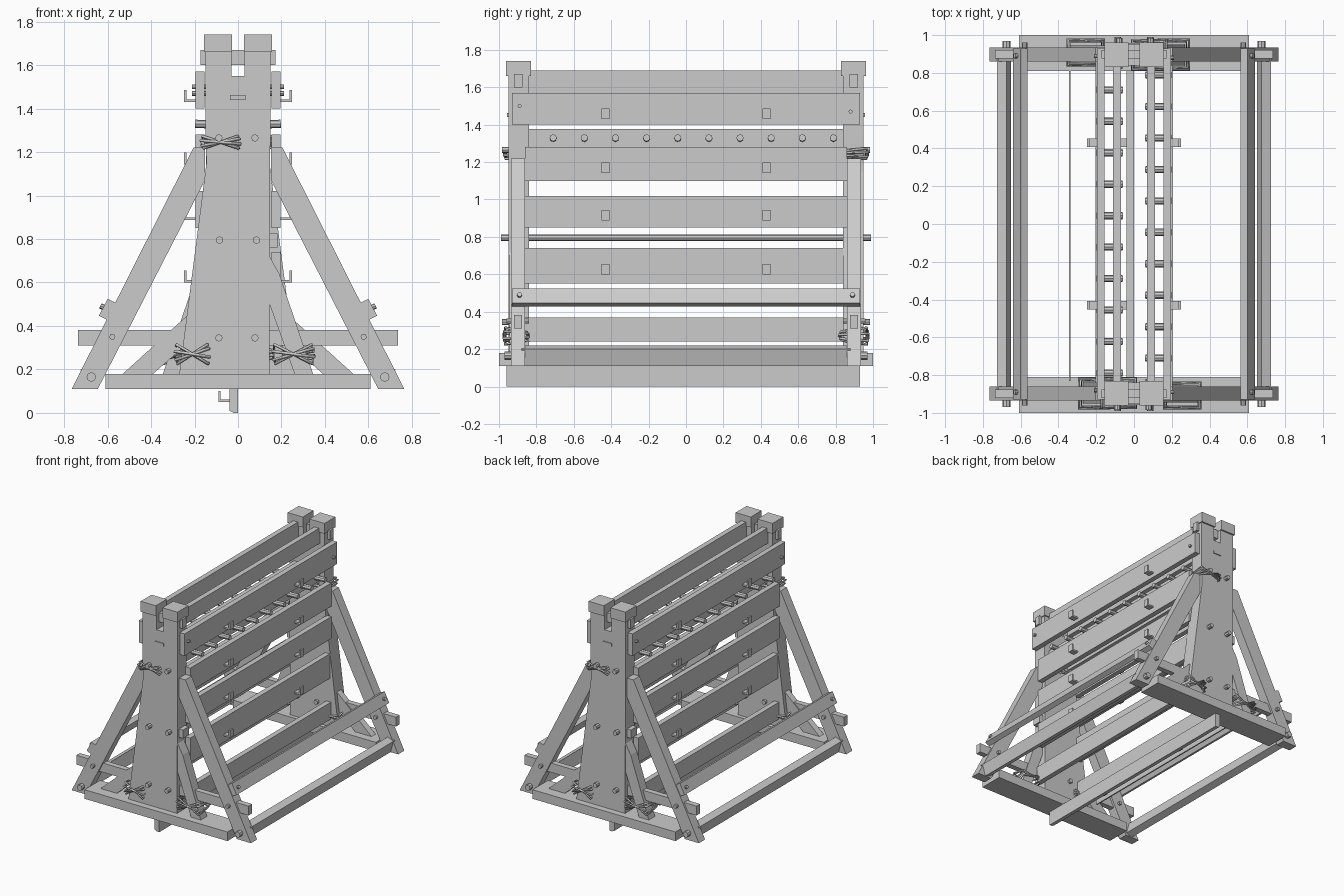
import bpy, bmesh, math
from mathutils import Vector

if "Cube" in bpy.data.objects:
    bpy.data.objects.remove(bpy.data.objects["Cube"])


def finish(obj, twin):
    """Link the object and, if wanted, its half-turn twin on the opposite side."""
    bpy.context.collection.objects.link(obj)
    if twin:
        other = obj.copy()
        other.name = obj.name + "_opposite"
        other.rotation_euler.z = math.pi
        bpy.context.collection.objects.link(other)


def prism(name, pts, y0, y1, twin=True):
    """Extrude an x-z profile along y."""
    bm = bmesh.new()
    face = bm.faces.new([bm.verts.new((x, y0, z)) for x, z in pts])
    new = bmesh.ops.extrude_face_region(bm, geom=[face])["geom"]
    for v in new:
        if isinstance(v, bmesh.types.BMVert):
            v.co.y = y1
    bmesh.ops.recalc_face_normals(bm, faces=bm.faces)
    mesh = bpy.data.meshes.new(name)
    bm.to_mesh(mesh)
    bm.free()
    finish(bpy.data.objects.new(name, mesh), twin)


def box(name, x0, x1, y0, y1, z0, z1, twin=True):
    prism(name, [(x0, z0), (x1, z0), (x1, z1), (x0, z1)], y0, y1, twin)


def peg(name, a, b, r=0.017, twin=True):
    """Eight-sided rod from a to b."""
    a, b = Vector(a), Vector(b)
    bm = bmesh.new()
    bmesh.ops.create_cone(bm, cap_ends=True, segments=8, radius1=r, radius2=r,
                          depth=(b - a).length)
    bm.transform((b - a).to_track_quat('Z', 'Y').to_matrix().to_4x4())
    bmesh.ops.translate(bm, verts=bm.verts, vec=(a + b) / 2)
    mesh = bpy.data.meshes.new(name)
    bm.to_mesh(mesh)
    bm.free()
    finish(bpy.data.objects.new(name, mesh), twin)


def rope(name, x0, x1, y0, y1, z, rise):
    """Lashing: tilted rectangular turns around a timber."""
    curve = bpy.data.curves.new(name, 'CURVE')
    curve.dimensions = '3D'
    curve.bevel_depth = 0.007
    curve.bevel_resolution = 0
    for k, s in enumerate((1, -1, 0.6, -0.3)):
        h = rise * s
        o = 0.004 * k
        pts = [(x0 - o, y0 - o, z - h), (x1 + o, y0 - o, z + h),
               (x1 + o, y1 + o, z + h * 0.5), (x0 - o, y1 + o, z - h * 0.5)]
        sp = curve.splines.new('POLY')
        sp.points.add(3)
        for p, co in zip(sp.points, pts):
            p.co = (*co, 1)
        sp.use_cyclic_u = True
    finish(bpy.data.objects.new(name, curve), True)


# Flared end post with the notched head
prism("end_post", [(-0.27, 0.18), (0.145, 0.18), (0.15, 1.74), (0.03, 1.74), (0.03, 1.55),
                   (-0.03, 1.55), (-0.03, 1.74), (-0.15, 1.74), (-0.15, 1.3), (-0.145, 1.15)],
      -0.95, -0.84)
for x0, x1 in ((-0.157, -0.028), (0.028, 0.157)):
    box("post_cap", x0, x1, -0.962, -0.83, 1.66, 1.74)
box("head_tenon", -0.172, 0.172, -0.92, -0.875, 1.6, 1.67)
box("post_wedge", -0.037, 0.035, -0.957, -0.94, 1.44, 1.462)

# Base, cross beam and diagonal struts
box("base_foot", -0.61, 0.61, -1.0, -0.81, 0.11, 0.18)
box("cross_beam", -0.735, 0.735, -0.92, -0.877, 0.31, 0.382)
for s in (1, -1):
    prism("diagonal_strut", [(s * x, z) for x, z in
          ((0.152, 1.07), (0.645, 0.11), (0.765, 0.11), (0.205, 1.22), (0.152, 1.22))],
          -0.935, -0.86)
    for x, z in ((0.675, 0.165), (0.578, 0.35)):
        peg("strut_peg", (s * x, -0.96, z), (s * x, -0.84, z), 0.014)
prism("short_brace", [(-0.22, 0.46), (-0.22, 0.33), (-0.39, 0.18), (-0.53, 0.18)], -0.92, -0.87)
prism("steep_brace", [(0.145, 0.72), (0.19, 0.64), (0.345, 0.18), (0.26, 0.18), (0.145, 0.5)],
      -0.945, -0.87)

# Pegs through the end posts
for x in (-0.088, 0.078):
    for z in (0.345, 1.265):
        peg("post_peg", (x, -0.985, z), (x, -0.82, z))
peg("long_rod", (0.085, -0.99, 0.795), (0.085, 0.99, 0.795), 0.017)
box("rod_block", 0.148, 0.182, -0.93, -0.86, 0.76, 0.825)

# Horizontal side planks
for x0, x1, y, z0, z1 in ((0.07, 0.11, 0.84, 1.57, 1.69), (0.155, 0.195, 0.93, 1.4, 1.57),
                          (0.07, 0.11, 0.84, 1.28, 1.378), (0.155, 0.195, 0.86, 1.1, 1.28),
                          (0.155, 0.195, 0.86, 0.85, 1.02), (0.155, 0.195, 0.86, 0.55, 0.74),
                          (0.165, 0.205, 0.86, 0.24, 0.37)):
    box("side_plank", x0, x1, -y, y, z0, z1)
for y, z in ((-0.89, 1.5), (0.88, 1.47)):
    peg("plank_pin", (0.14, y, z), (0.212, y, z), 0.011)
box("low_rail", -0.345, -0.335, -0.83, 0.81, 0.24, 0.32, False)

# Row of hanging pegs
for i in range(10):
    y = -0.71 + i * 0.1665
    peg("hanging_peg", (0.06, y, 1.325), (0.197, y, 1.33), 0.019)

# Upturned hooks on the planks
for z in (1.43, 1.143, 0.888, 0.6):
    for y in (-0.43, 0.43):
        prism("plank_hook", [(0.19, z), (0.248, z), (0.248, z + 0.056), (0.236, z + 0.056),
                             (0.236, z + 0.012), (0.19, z + 0.012)], y - 0.022, y + 0.022)

# Outer rails on the struts: tilted upper rail with bolts, square lower rail
d, n, c = Vector((0.453, -0.891)), Vector((0.891, 0.453)), Vector((0.602, 0.477))
prism("upper_rail", [c + d * a * 0.044 + n * b * 0.02
                     for a, b in ((-1, -1), (1, -1), (1, 1), (-1, 1))], -0.93, 0.93)
for y in (-0.89, 0.89):
    a, b = c - n * 0.05, c + n * 0.035
    peg("rail_bolt", (a.x, y, a.y), (b.x, y, b.y), 0.013)
prism("lower_rail", [(0.65, 0.13), (0.7, 0.11), (0.725, 0.2), (0.675, 0.22)], -0.88, 0.88)
for y in (-0.97, 0.86):
    peg("lower_rail_tenon", (0.675, y, 0.165), (0.675, y + 0.11, 0.165), 0.022)

# Central keel under the base
prism("keel_beam", [(-0.04, 0.01), (-0.02, 0), (0, 0.0), (0, 0.11), (-0.04, 0.11)],
      -0.96, 0.93, False)
for y in (-0.43, 0.43):
    prism("keel_hook", [(-0.04, 0.05), (-0.09, 0.05), (-0.09, 0.1), (-0.08, 0.1),
                        (-0.08, 0.062), (-0.04, 0.062)], y - 0.022, y + 0.022, False)

# Rope lashings
rope("upper_lashing", -0.16, 0.0, -0.962, -0.83, 1.245, 0.028)
rope("left_foot_lashing", -0.28, -0.14, -0.965, -0.83, 0.27, 0.045)
rope("right_foot_lashing", 0.17, 0.34, -0.965, -0.85, 0.27, 0.045)
